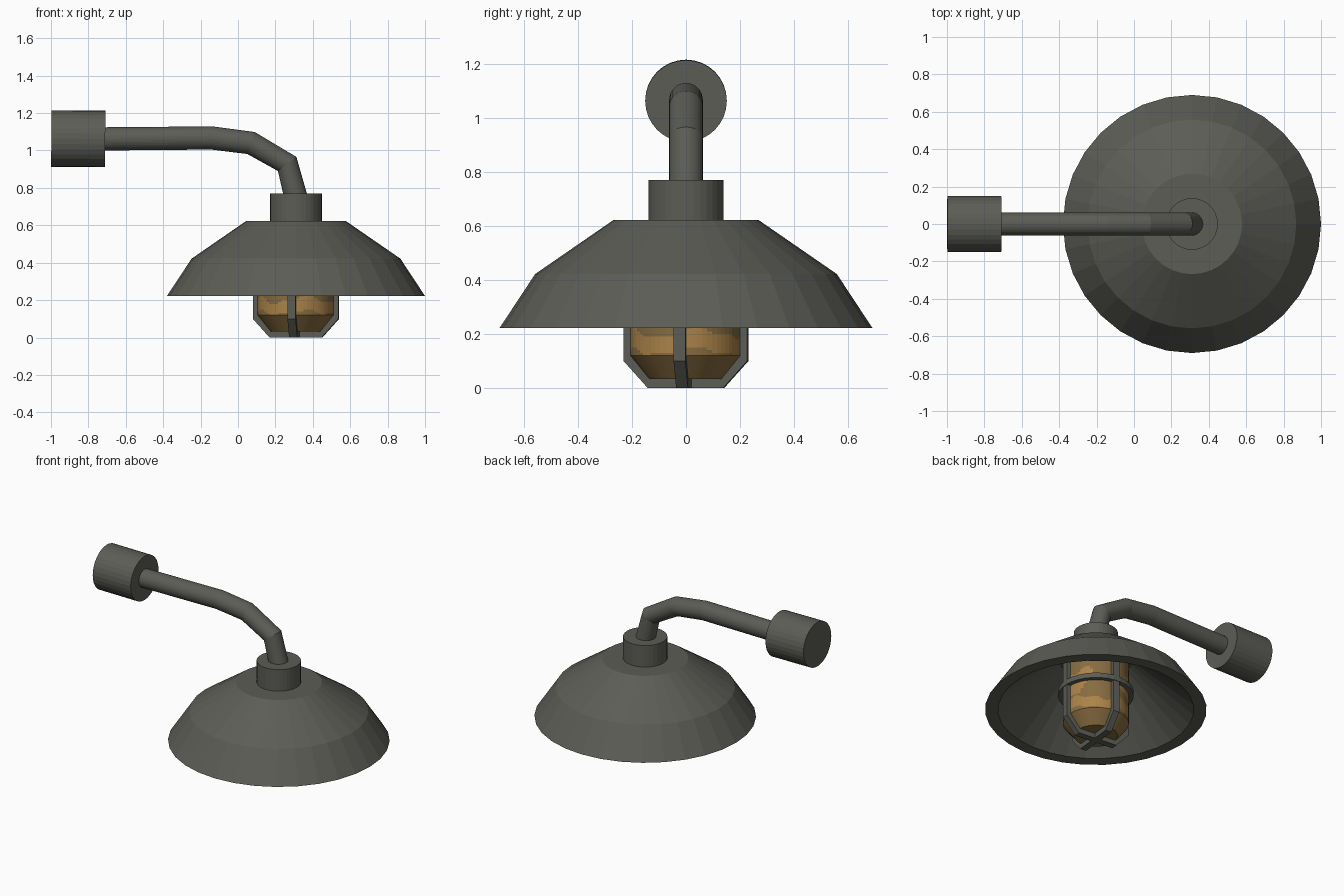
import bpy, bmesh, math
from mathutils import Vector, Matrix

if "Cube" in bpy.data.objects:
    bpy.data.objects.remove(bpy.data.objects["Cube"])

CX = 0.31  # lamp axis


def material(name, rgb):
    m = bpy.data.materials.new(name)
    m.diffuse_color = (*rgb, 1)
    m.use_nodes = True
    m.node_tree.nodes["Principled BSDF"].inputs["Base Color"].default_value = m.diffuse_color
    return m


METAL = material("dark grey metal", (0.108, 0.109, 0.094))
AMBER = material("amber glass", (0.41, 0.225, 0.066))
BROWN = material("brown glass", (0.24, 0.15, 0.052))


def finish(name, bm, *mats):
    bmesh.ops.remove_doubles(bm, verts=bm.verts, dist=1e-5)
    bmesh.ops.recalc_face_normals(bm, faces=bm.faces)
    me = bpy.data.meshes.new(name)
    bm.to_mesh(me)
    bm.free()
    for m in mats:
        me.materials.append(m)
    ob = bpy.data.objects.new(name, me)
    bpy.context.collection.objects.link(ob)
    return ob


def bridge(bm, rings, closed=False):
    """Join a list of vertex rings with quads."""
    n = len(rings[0])
    pairs = list(zip(rings, rings[1:] + rings[:1])) if closed else list(zip(rings, rings[1:]))
    for a, b in pairs:
        for i in range(n):
            j = (i + 1) % n
            bm.faces.new((a[i], a[j], b[j], b[i]))


def lathe(profile, sides, closed=False):
    """Turn an (r, z) profile about the lamp axis; open ends are capped."""
    bm = bmesh.new()
    rings = []
    for r, z in profile:
        rings.append([bm.verts.new((CX + r * math.cos(2 * math.pi * i / sides),
                                    r * math.sin(2 * math.pi * i / sides), z))
                      for i in range(sides)])
    bridge(bm, rings, closed)
    if not closed:
        bm.faces.new(rings[0])
        bm.faces.new(rings[-1])
    return bm


def tube(path, radius, sides):
    """Sweep a circle along an (x, z) path in the y = 0 plane."""
    pts = [Vector((x, 0, z)) for x, z in path]
    bm = bmesh.new()
    rings = []
    for k, p in enumerate(pts):
        d = Vector((0, 0, 0))
        if k > 0:
            d += (p - pts[k - 1]).normalized()
        if k < len(pts) - 1:
            d += (pts[k + 1] - p).normalized()
        d.normalize()
        side = Vector((0, 1, 0))
        up = d.cross(side)
        rings.append([bm.verts.new(p + radius * (math.cos(t) * side + math.sin(t) * up))
                      for t in (2 * math.pi * i / sides for i in range(sides))])
    bridge(bm, rings)
    bm.faces.new(rings[0])
    bm.faces.new(rings[-1])
    return bm


# Shade: stepped outside, plain cone inside
shade = [(0.268, 0.622), (0.558, 0.422), (0.69, 0.222), (0.61, 0.222), (0.22, 0.56)]
finish("shade", lathe(shade, 32), METAL)

# Neck, arm and wall mount
finish("neck", lathe([(0.138, 0.61), (0.138, 0.77)], 32), METAL)
finish("arm", tube([(-0.73, 1.062), (-0.14, 1.067), (0.07, 1.04),
                    (0.263, 0.928), (0.308, 0.755)], 0.062, 32), METAL)
finish("wall_mount", tube([(-0.998, 1.064), (-0.71, 1.062)], 0.151, 32), METAL)

# Glass: brown with wavy amber patches
rows = [(0.135, 0.033), (0.205, 0.12)] + [(0.205, 0.12 + 0.01 * k) for k in range(1, 46)]
glass = finish("glass", lathe(rows, 64), AMBER, BROWN)
for f in glass.data.polygons:
    a = math.atan2(f.center.y, f.center.x - CX)
    z = f.center.z
    wave = math.sin(4 * a + 0.6) + 0.5 * math.sin(9 * a)
    low_band = 0.135 + 0.012 * wave < z < 0.205 + 0.02 * wave
    blotch = z > 0.24 and math.sin(3 * a + 1) + math.sin(22 * z + wave) > 0.75
    f.material_index = 0 if low_band or blotch else 1

# Cage: four bent bars meeting under the glass, and a ring
bar = [(0.0, 0.0), (0.14, 0.0), (0.23, 0.1), (0.23, 0.6),
       (0.195, 0.6), (0.195, 0.115), (0.125, 0.033), (0.0, 0.033)]
for k in range(4):
    bm = bmesh.new()
    face = bm.faces.new([bm.verts.new((r, -0.022, z)) for r, z in bar])
    out = bmesh.ops.extrude_face_region(bm, geom=[face])
    bmesh.ops.translate(bm, vec=(0, 0.044, 0),
                        verts=[v for v in out["geom"] if isinstance(v, bmesh.types.BMVert)])
    turn = Matrix.Translation((CX, 0, 0)) @ Matrix.Rotation(math.radians(90 * k - 6), 4, 'Z')
    bmesh.ops.transform(bm, matrix=turn, verts=bm.verts)
    finish(f"cage_bar_{k + 1}", bm, METAL)

finish("cage_ring", lathe([(0.205, 0.318), (0.235, 0.318), (0.235, 0.352), (0.205, 0.352)],
                          32, closed=True), METAL)
